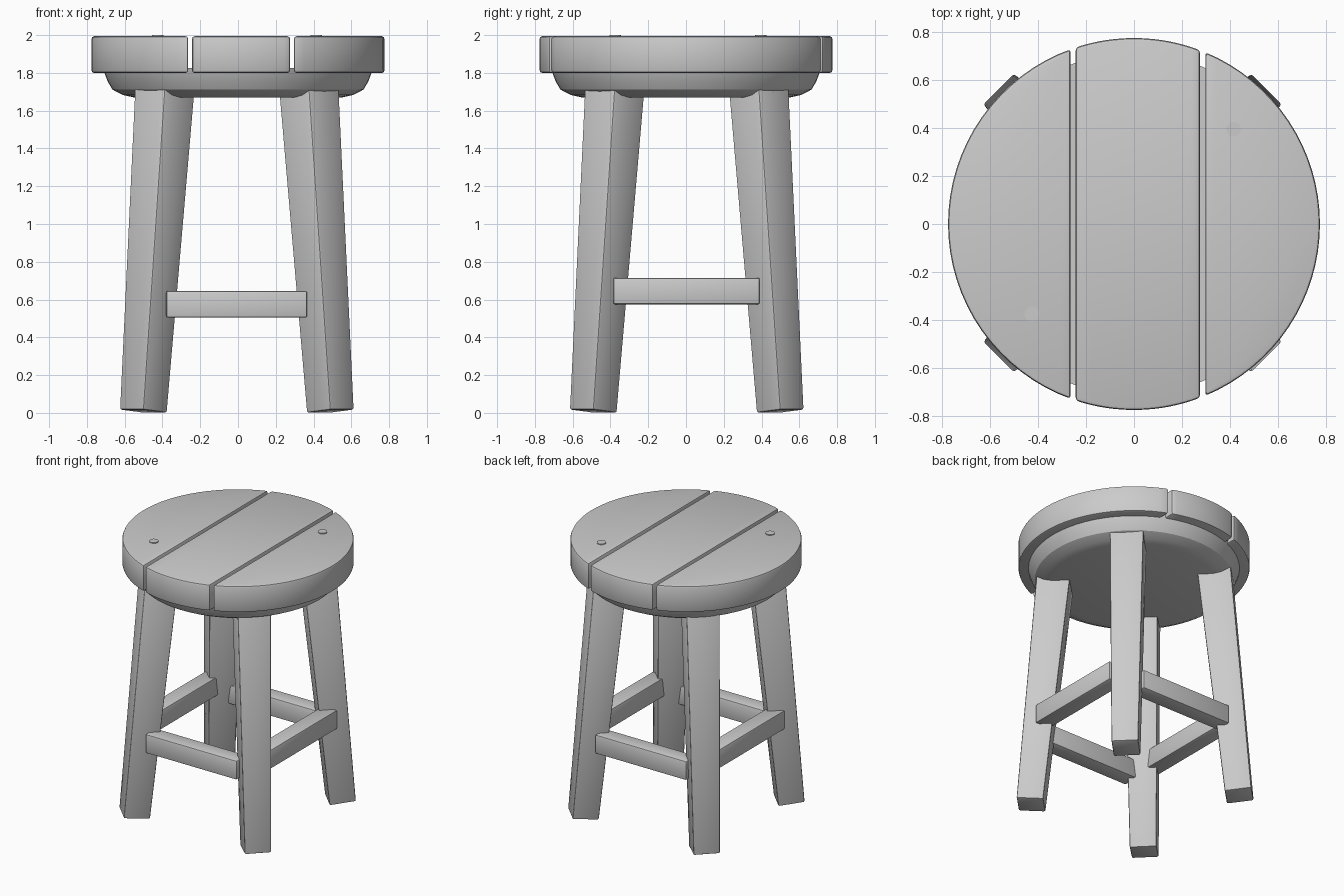
import bpy, bmesh, math
from mathutils import Vector

cube = bpy.data.objects.get("Cube")
if cube:
    bpy.data.objects.remove(cube, do_unlink=True)

grey = bpy.data.materials.new("plain_grey")
grey.use_nodes = True
GREY = (0.6, 0.6, 0.6, 1.0)
grey.diffuse_color = GREY
grey.node_tree.nodes["Principled BSDF"].inputs["Base Color"].default_value = GREY


def finish(name, bm, bevel=0.0):
    """Bevel the sharp edges, then turn the bmesh into a smooth shaded object."""
    bmesh.ops.recalc_face_normals(bm, faces=bm.faces)
    if bevel:
        sharp = [e for e in bm.edges if e.calc_face_angle(0) > math.radians(40)]
        bmesh.ops.bevel(bm, geom=sharp, offset=bevel, segments=2,
                        profile=0.5, affect='EDGES', clamp_overlap=True)
    mesh = bpy.data.meshes.new(name)
    bm.to_mesh(mesh)
    bm.free()
    mesh.materials.append(grey)
    obj = bpy.data.objects.new(name, mesh)
    bpy.context.collection.objects.link(obj)
    bpy.ops.object.select_all(action='DESELECT')
    obj.select_set(True)
    bpy.context.view_layer.objects.active = obj
    bpy.ops.object.shade_smooth_by_angle(angle=math.radians(30))
    return obj


def loft(name, rings, bevel=0.0):
    """Join equal point rings with side faces and close both ends."""
    bm = bmesh.new()
    loops = [[bm.verts.new(p) for p in ring] for ring in rings]
    n = len(loops[0])
    for a, b in zip(loops, loops[1:]):
        for i in range(n):
            j = (i + 1) % n
            bm.faces.new((a[i], a[j], b[j], b[i]))
    bm.faces.new(loops[0][::-1])
    bm.faces.new(loops[-1])
    return finish(name, bm, bevel)


def circle(r, z, n, x=0.0, y=0.0):
    return [(x + r * math.cos(math.tau * i / n), y + r * math.sin(math.tau * i / n), z)
            for i in range(n)]


def box(name, lo, hi, bevel):
    rings = [[(lo[0], lo[1], z), (hi[0], lo[1], z), (hi[0], hi[1], z), (lo[0], hi[1], z)]
             for z in (lo[2], hi[2])]
    return loft(name, rings, bevel)


# Seat planks: strips of one disc, separated by narrow gaps
R, STEPS = 0.775, 16


def plank(name, x0, x1):
    a0, a1 = math.acos(max(-1, x0 / R)), math.acos(min(1, x1 / R))
    arc = [a0 + (a1 - a0) * i / STEPS for i in range(STEPS + 1)]
    back = [(R * math.cos(a), R * math.sin(a)) for a in arc]
    front = [(x, -y) for x, y in reversed(back)]
    outline = []
    for p in back + front:
        if all(math.dist(p, q) > 1e-4 for q in outline):
            outline.append(p)
    loft(name, [[(x, y, z) for x, y in outline] for z in (1.8, 1.994)], 0.013)


plank("seat_plank_right", -R, -0.264)
plank("seat_plank_middle", -0.243, 0.275)
plank("seat_plank_left", 0.297, R)

# Pegs in the outer planks
for name, x, y in (("peg_left", 0.415, 0.395), ("peg_right", -0.425, -0.375)):
    loft(name, [circle(0.031, z, 24, x, y) for z in (1.95, 2.0)])

# Rounded dish under the planks
dish = [(0.55, 1.67), (0.61, 1.683), (0.665, 1.712), (0.69, 1.755), (0.707, 1.8), (0.715, 1.825)]
loft("seat_dish", [circle(r, z, 64) for r, z in dish])

# Legs: splayed along the diagonals and wider at the top
tilt = math.atan2(0.165, 1.75)
for sx, sy, name in ((1, 1, "back_left"), (-1, 1, "back_right"),
                     (-1, -1, "front_right"), (1, -1, "front_left")):
    out = Vector((sx, sy, 0)).normalized()
    side = Vector((-out.y, out.x, 0))
    normal = out * math.cos(tilt) + Vector((0, 0, math.sin(tilt)))
    offset = Vector((-0.006, 0.004, 0))
    rings = []
    for r, z, h in ((0.7, 0.009, 0.09), (0.535, 1.76, 0.114)):
        c = out * r + offset + Vector((0, 0, z))
        rings.append([c + normal * (h * u) + side * (h * v)
                      for u, v in ((-1, -1), (1, -1), (1, 1), (-1, 1))])
    loft(name + "_leg", rings, 0.01)

# Rails between the legs: the side pair sits higher
for s, fb, lr in ((-1, "front", "right"), (1, "back", "left")):
    near, far = sorted((s * 0.42, s * 0.54))
    box(fb + "_rail", (-0.38, near, 0.505), (0.366, far, 0.645), 0.01)
    box(lr + "_rail", (near, -0.385, 0.575), (far, 0.39, 0.715), 0.01)
